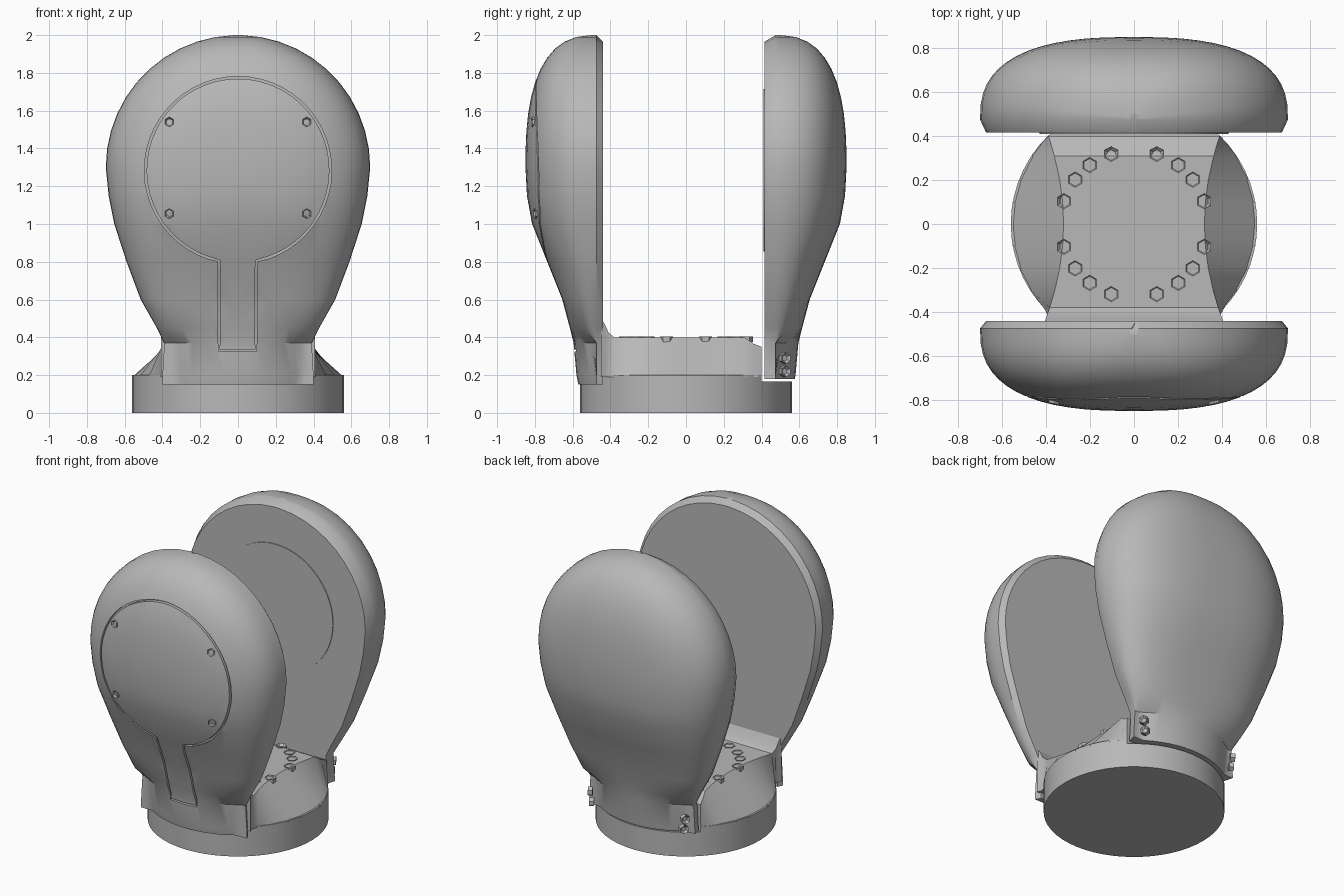
import bpy
import bmesh
import math
from mathutils import Vector

cube = bpy.data.objects.get("Cube")
if cube:
    bpy.data.objects.remove(cube)

grey = bpy.data.materials.new("plain grey")
grey.use_nodes = True
colour = (0.48, 0.48, 0.48, 1)
grey.diffuse_color = colour
grey.node_tree.nodes["Principled BSDF"].inputs["Base Color"].default_value = colour

RIM, CENTRE, RADIUS, POWER = 0.475, 1.3, 0.7, 2.6
# Arm profile below the round head: height, half width, outer depth
NECK = [(0.15, 0.40, 0.57), (0.2, 0.40, 0.58), (0.37, 0.39, 0.595), (0.45, 0.43, 0.615),
        (0.6, 0.515, 0.655), (0.8, 0.59, 0.735), (1.0, 0.655, 0.815), (1.15, 0.685, 0.842),
        (CENTRE, RADIUS, 0.85)]


def add_object(name, bm):
    bmesh.ops.recalc_face_normals(bm, faces=bm.faces[:])
    mesh = bpy.data.meshes.new(name)
    bm.to_mesh(mesh)
    bm.free()
    mesh.materials.append(grey)
    obj = bpy.data.objects.new(name, mesh)
    bpy.context.scene.collection.objects.link(obj)
    return obj


def loft(name, rings, closed=False):
    """Skin a row of equal point rings, capping the ends unless closed."""
    bm = bmesh.new()
    rows = [[bm.verts.new(p) for p in ring] for ring in rings]
    pairs = list(zip(rows, rows[1:]))
    if closed:
        pairs.append((rows[-1], rows[0]))
    else:
        bm.faces.new(rows[0])
        bm.faces.new(rows[-1])
    n = len(rows[0])
    for a, b in pairs:
        for i in range(n):
            j = (i + 1) % n
            bm.faces.new((a[i], a[j], b[j], b[i]))
    return add_object(name, bm)


def activate(obj):
    bpy.ops.object.select_all(action="DESELECT")
    obj.select_set(True)
    bpy.context.view_layer.objects.active = obj


def cut(obj, cutter):
    cutter.hide_render = True
    mod = obj.modifiers.new("cut", "BOOLEAN")
    mod.operation = "DIFFERENCE"
    mod.solver = "EXACT"
    mod.object = cutter
    activate(obj)
    bpy.ops.object.modifier_apply(modifier=mod.name)
    bpy.data.objects.remove(cutter)


def smooth(obj, angle=32):
    activate(obj)
    bpy.ops.object.shade_smooth_by_angle(angle=math.radians(angle))


def size_at(z):
    """Half width and dome depth of an arm at a height."""
    if z >= CENTRE:
        t = min((z - CENTRE) / RADIUS, 1)
        return (RADIUS * math.sqrt(1 - t * t),
                (0.85 - RIM) * (1 - t ** POWER) ** (1 / POWER))
    for (z0, w0, y0), (z1, w1, y1) in zip(NECK, NECK[1:]):
        if z <= z1:
            t = (z - z0) / (z1 - z0)
            return w0 + (w1 - w0) * t, y0 + (y1 - y0) * t - RIM


def surface(x, z):
    """Distance of the dome surface from the centre plane."""
    w, d = size_at(z)
    return RIM + d * max(1 - (abs(x) / w) ** POWER, 0) ** (1 / POWER)


def arm(name, side, inner, bottom):
    heights = [bottom] + [z for z, _, _ in NECK if z > bottom]
    heights += [CENTRE + RADIUS * math.sin(math.radians(a)) for a in range(8, 89, 8)]
    heights.append(CENTRE + RADIUS * math.sin(math.radians(89)))
    rings = []
    for z in heights:
        w, d = size_at(z)
        ring = []
        for i in range(29):
            a = math.pi * i / 28
            c, s = math.cos(a), max(math.sin(a), 0)
            x = math.copysign(w * abs(c) ** (2 / POWER), c)
            y = RIM + d * s ** (2 / POWER)
            if z < 0.4:  # the foot follows the round base
                y = min(y, max(RIM, math.sqrt((RIM + d) ** 2 - x * x)))
            ring.append((x, side * y, z))
        zi = CENTRE + (z - CENTRE) * 0.95 if z > CENTRE else z
        ring += [(-w * 0.96, side * inner, zi), (w * 0.96, side * inner, zi)]
        rings.append(ring)
    return loft(name, rings)


def screw(name, loc, normal, radius=0.035, height=0.03):
    """Hexagonal head with a sunken socket; loc is the top centre."""
    bm = bmesh.new()
    bmesh.ops.create_cone(bm, cap_ends=True, segments=6, radius1=radius,
                          radius2=radius, depth=height)
    top = max(bm.faces, key=lambda f: f.calc_center_median().z)
    bmesh.ops.inset_region(bm, faces=[top], thickness=radius * 0.45)
    bmesh.ops.translate(bm, verts=top.verts[:], vec=(0, 0, -height * 0.5))
    obj = add_object(name, bm)
    normal = Vector(normal).normalized()
    obj.rotation_euler = normal.to_track_quat("Z", "Y").to_euler()
    obj.location = Vector(loc) - normal * height / 2


def circle(radius, z, count=56):
    steps = [2 * math.pi * i / count for i in range(count)]
    return [(radius * math.cos(a), radius * math.sin(a), z) for a in steps]


# Round base with a notch under the rear arm
base = loft("base", [circle(0.56, 0), circle(0.56, 0.2)])
notch = loft("notch_cutter", [[(-1, 0.4, z), (1, 0.4, z), (1, 1, z), (-1, 1, z)]
                              for z in (0.165, 0.4)])
cut(base, notch)
smooth(base)

# Raised saddle with sloping sides between the arms
stations = [(-0.45, 0.5), (-0.43, 0.47), (-0.41, 0.425), (-0.38, 0.4), (-0.3, 0.4),
            (-0.2, 0.4), (-0.1, 0.4), (0, 0.4), (0.1, 0.4), (0.2, 0.4), (0.31, 0.4),
            (0.36, 0.365), (0.4, 0.35)]
sections = []
for y, z in stations:
    top = 0.32 + 0.07 * (y / 0.4) ** 2
    foot = max(math.sqrt(0.56 ** 2 - y * y), top)
    sections.append([(-foot, y, 0.19), (foot, y, 0.19), (top, y, z), (-top, y, z)])
smooth(loft("saddle", sections))

# Two rounded arms
front_arm = arm("front_arm", -1, 0.44, 0.15)
rear_arm = arm("rear_arm", 1, 0.415, 0.18)
smooth(rear_arm)

# Keyhole seam around the round cover and its cable channel
hub, cover = 1.285, 0.49
start = math.asin(0.1 / cover)
path = [(-0.1, 0.33 + 0.06 * i) for i in range(8)]
path += [(-cover * math.sin(a), hub - cover * math.cos(a))
         for a in (start + (2 * math.pi - 2 * start) * i / 48 for i in range(49))]
path += [(0.095, 0.75 - 0.06 * i) for i in range(8)]
seam = []
for i, (x, z) in enumerate(path):
    (xa, za), (xb, zb) = path[i - 1], path[(i + 1) % len(path)]
    out = Vector((zb - za, 0, xa - xb)).normalized() * 0.006
    deep = Vector((x, 0.025 - surface(x, z), z))
    near = Vector((x, -1, z))
    seam.append([deep - out, deep + out, near + out, near - out])
cut(front_arm, loft("seam_cutter", seam, closed=True))
smooth(front_arm)

# Round pad on the inside of the rear arm
loft("inner_pad", [[(x, y, z + hub) for x, z, _ in circle(0.43, 0)] for y in (0.41, 0.416)])

# Screws: cover corners, rear arm foot and saddle ring
for side in (-1, 1):
    for z in (1.055, 1.54):
        x = side * 0.365
        screw("cover_screw", (x, -surface(x, z) - 0.008, z), (side * 0.2, -1, 0), 0.026)
    for x, z in ((0.35, 0.29), (0.34, 0.22)):
        screw("foot_screw", (side * (x + 0.02), 0.53, z), (side, 0.6, 0), 0.03)
    for end in (-1, 1):
        for angle in (18, 37, 53, 72):
            a = math.radians(angle)
            spot = (side * 0.335 * math.cos(a), end * 0.335 * math.sin(a), 0.405)
            screw("saddle_screw", spot, (0, 0, 1))
